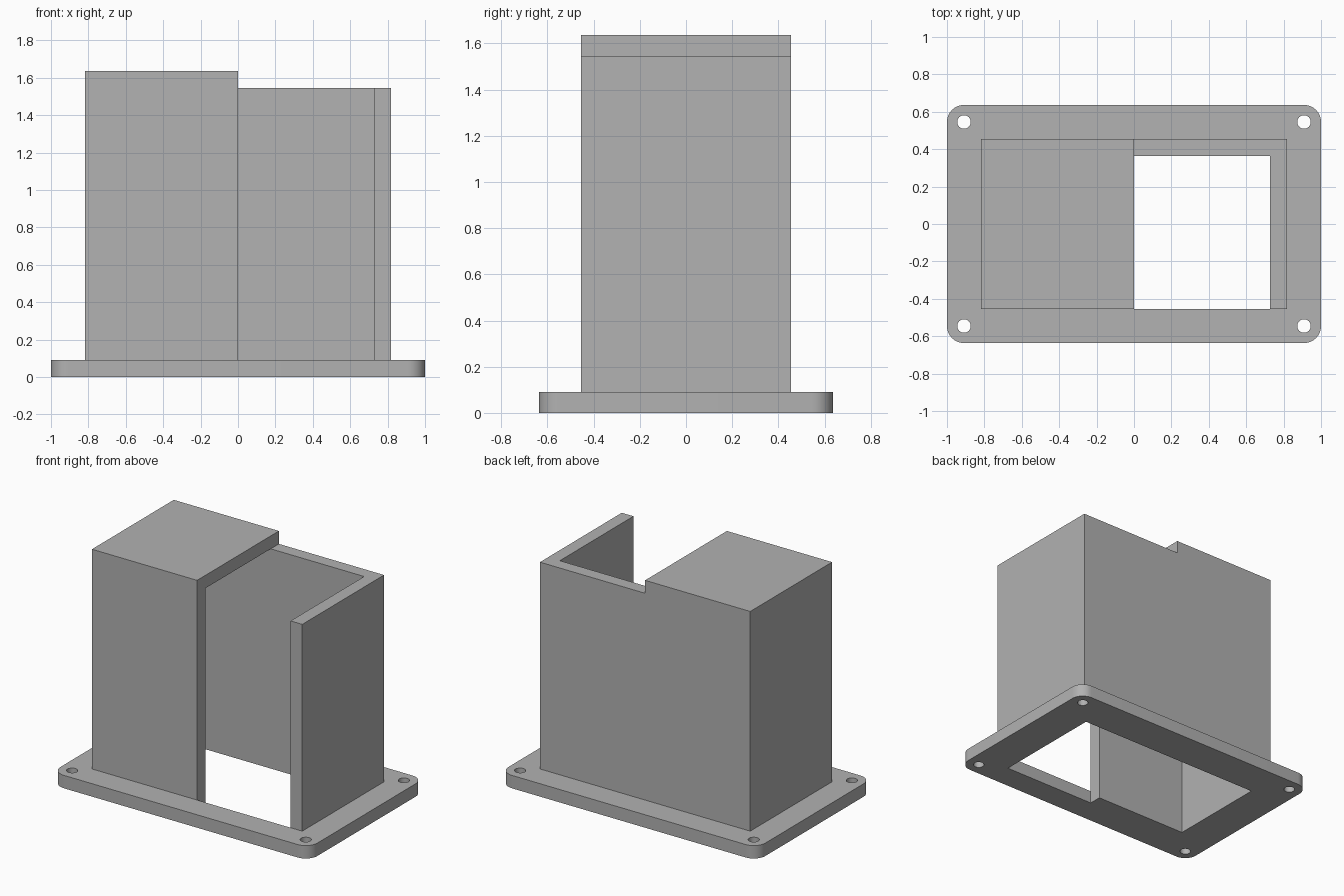
import bpy
import bmesh
from mathutils import Matrix, Vector

if "Cube" in bpy.data.objects:
    bpy.data.objects.remove(bpy.data.objects["Cube"])

U = 1 / 11                      # wall and plate thickness
PX, PY = 11 * U, 7 * U          # plate half size
BX, BY = 9 * U, 5 * U           # housing half size
IX, IY = BX - U, BY - U         # cavity half size
TOP = 18 * U

grey = bpy.data.materials.new("plain grey")
grey.use_nodes = True
colour = (0.445, 0.445, 0.445, 1)
grey.diffuse_color = colour
grey.node_tree.nodes["Principled BSDF"].inputs["Base Color"].default_value = colour


def make_object(name, bm):
    mesh = bpy.data.meshes.new(name)
    bm.to_mesh(mesh)
    bm.free()
    mesh.materials.append(grey)
    obj = bpy.data.objects.new(name, mesh)
    bpy.context.collection.objects.link(obj)
    return obj


def box(name, low, high, corner=0):
    low, high = Vector(low), Vector(high)
    bm = bmesh.new()
    place = Matrix.Translation((low + high) / 2) @ Matrix.Diagonal((*(high - low), 1))
    bmesh.ops.create_cube(bm, size=1, matrix=place)
    if corner:
        upright = [e for e in bm.edges
                   if abs(e.verts[0].co.z - e.verts[1].co.z) > 0.01]
        bmesh.ops.bevel(bm, geom=upright, offset=corner, segments=10,
                        profile=0.5, affect='EDGES')
    return make_object(name, bm)


def screw_hole(x, y):
    bm = bmesh.new()
    bmesh.ops.create_cone(bm, cap_ends=True, segments=32, radius1=0.036,
                          radius2=0.036, depth=1, matrix=Matrix.Translation((x, y, 0)))
    return make_object("hole_cutter", bm)


def carve(obj, cutters):
    bpy.context.view_layer.objects.active = obj
    for cutter in cutters:
        cutter.hide_render = True
        mod = obj.modifiers.new("cut", 'BOOLEAN')
        mod.operation = 'DIFFERENCE'
        mod.solver = 'EXACT'
        mod.object = cutter
        bpy.ops.object.modifier_apply(modifier=mod.name)
        bpy.data.objects.remove(cutter)


# Mounting plate with rounded corners, stepped opening and four screw holes
plate = box("mounting_plate", (-PX, -PY, 0), (PX, PY, U), corner=U)
carve(plate, [
    box("cavity_cutter", (-IX, -IY, -1), (U, IY, 1)),
    box("doorway_cutter", (0, -BY, -1), (IX, IY, 1)),
] + [screw_hole(x, y) for x in (-10 * U, 10 * U) for y in (-6 * U, 6 * U)])

# Housing: roofed on one half, open at the top and front on the other
housing = box("housing", (-BX, -BY, U), (BX, BY, TOP))
carve(housing, [
    box("cavity_cutter", (-IX, -IY, -1), (IX, IY, TOP - U)),
    box("doorway_cutter", (0, -1, -1), (IX, IY, 3)),
    box("lower_rim_cutter", (0, -1, TOP - U), (2, 1, 3)),
])

# Smooth only the rounded corners and holes
bpy.ops.object.select_all(action='DESELECT')
for obj in (plate, housing):
    obj.select_set(True)
bpy.context.view_layer.objects.active = plate
bpy.ops.object.shade_smooth_by_angle()
